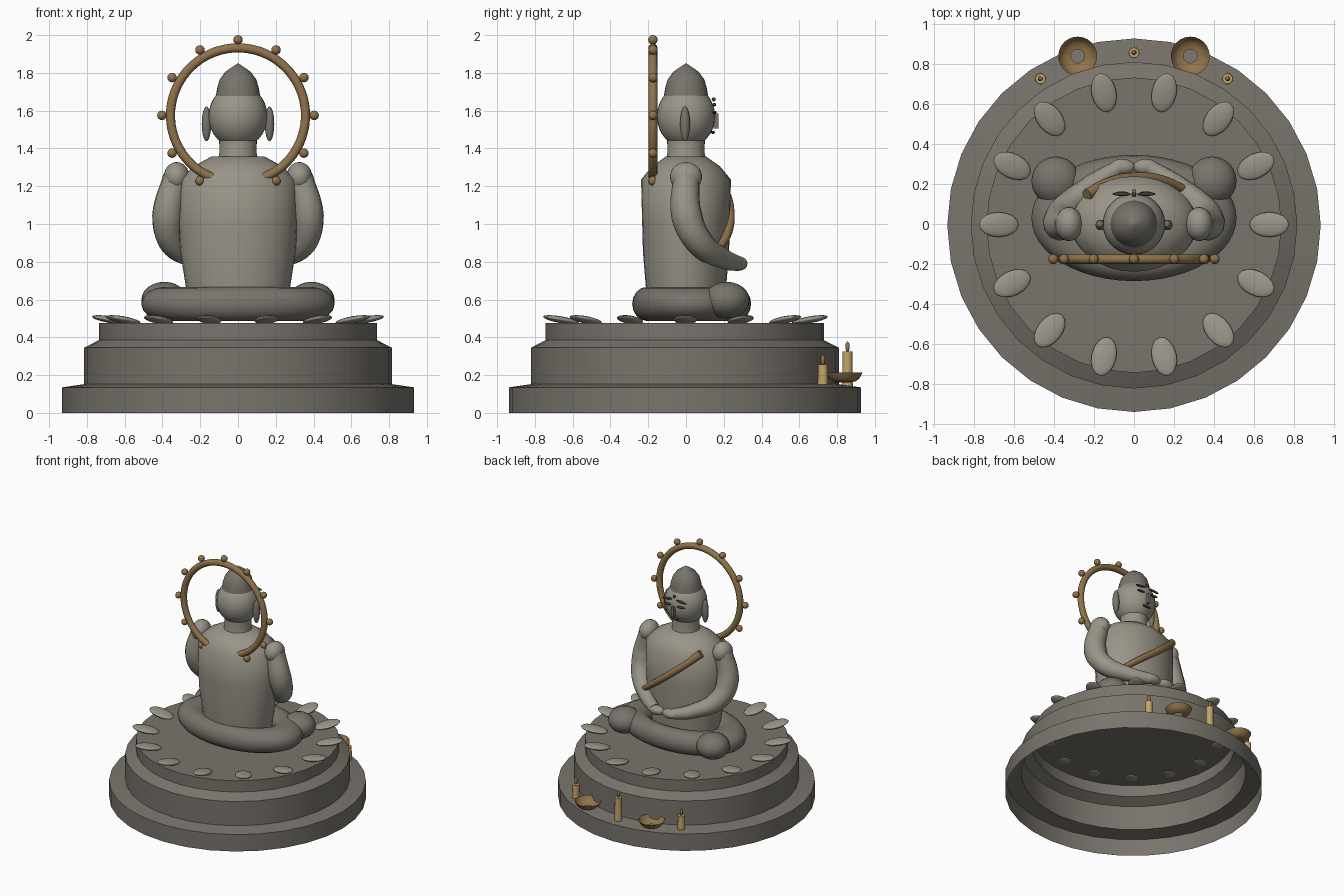
import bpy, bmesh, math
from mathutils import Vector

if "Cube" in bpy.data.objects:
    bpy.data.objects.remove(bpy.data.objects["Cube"])


def material(name, rgb):
    m = bpy.data.materials.new(name)
    m.diffuse_color = (*rgb, 1)
    m.use_nodes = True
    m.node_tree.nodes["Principled BSDF"].inputs["Base Color"].default_value = m.diffuse_color
    return m


STONE = material("stone", (0.19, 0.175, 0.15))
PALE = material("pale_stone", (0.32, 0.30, 0.25))
GOLD = material("bronze", (0.28, 0.175, 0.07))
WAX = material("wax", (0.55, 0.37, 0.14))
DARK = material("dark_detail", (0.05, 0.05, 0.05))


def finish(obj, name, mat, angle=40):
    obj.name = name
    obj.data.materials.clear()
    obj.data.materials.append(mat)
    bpy.ops.object.select_all(action='DESELECT')
    obj.select_set(True)
    bpy.context.view_layer.objects.active = obj
    bpy.ops.object.shade_smooth_by_angle(angle=math.radians(angle))
    return obj


def ball(name, loc, size, mat, rot=(0, 0, 0), seg=24):
    bpy.ops.mesh.primitive_uv_sphere_add(segments=seg, ring_count=seg // 2, radius=1, location=loc, rotation=rot)
    obj = bpy.context.object
    obj.scale = size
    return finish(obj, name, mat, 60)


def loft(name, rings, mat, centre=(0, 0, 0), sides=32, bottom=True, top=True, angle=40):
    """Stack of elliptical rings (radius_x, radius_y, z)."""
    bm = bmesh.new()
    loops = []
    for rx, ry, z in rings:
        loops.append([bm.verts.new((rx * math.cos(2 * math.pi * i / sides),
                                    ry * math.sin(2 * math.pi * i / sides), z)) for i in range(sides)])
    for a, b in zip(loops, loops[1:]):
        for i in range(sides):
            j = (i + 1) % sides
            bm.faces.new((a[i], a[j], b[j], b[i]))
    if bottom:
        bm.faces.new(loops[0][::-1])
    if top:
        bm.faces.new(loops[-1])
    mesh = bpy.data.meshes.new(name)
    bm.to_mesh(mesh)
    bm.free()
    obj = bpy.data.objects.new(name, mesh)
    bpy.context.collection.objects.link(obj)
    obj.location = centre
    return finish(obj, name, mat, angle)


def lathe(name, profile, mat, **kw):
    return loft(name, [(r, r, z) for r, z in profile], mat, **kw)


def tube(name, points, radii, mat):
    """Smooth tapered tube through the points, converted to a mesh."""
    cu = bpy.data.curves.new(name, 'CURVE')
    cu.dimensions = '3D'
    cu.bevel_depth = 1
    cu.bevel_resolution = 4
    cu.use_fill_caps = True
    cu.resolution_u = 8
    sp = cu.splines.new('BEZIER')
    sp.bezier_points.add(len(points) - 1)
    for bp, p, r in zip(sp.bezier_points, points, radii):
        bp.co = p
        bp.radius = r
        bp.handle_left_type = bp.handle_right_type = 'AUTO'
    obj = bpy.data.objects.new(name, cu)
    bpy.context.collection.objects.link(obj)
    bpy.ops.object.select_all(action='DESELECT')
    obj.select_set(True)
    bpy.context.view_layer.objects.active = obj
    bpy.ops.object.convert(target='MESH')
    return finish(bpy.context.object, name, mat, 50)


# Stepped round pedestal, open underneath
lathe("pedestal", [(0.932, 0), (0.932, 0.135), (0.815, 0.152), (0.815, 0.345), (0.737, 0.385), (0.737, 0.475)],
      STONE, centre=(0, -0.006, 0), sides=32, bottom=False)

# Ring of petals, outer ends tipped up
for i in range(14):
    a = 2 * math.pi * i / 14
    ball("petal", (0.675 * math.cos(a), 0.675 * math.sin(a) - 0.003, 0.493),
         (0.1, 0.062, 0.018), PALE, (0, math.radians(-10), a), 16)

# Folded legs and knees
bpy.ops.mesh.primitive_torus_add(major_segments=48, minor_segments=16, major_radius=0.385,
                                 minor_radius=0.127, location=(0, 0.03, 0.577))
legs = bpy.context.object
legs.scale = (1, 0.615, 0.71)
finish(legs, "folded_legs", STONE, 60)
for s in (-1, 1):
    ball("knee", (s * 0.39, 0.215, 0.597), (0.122, 0.122, 0.097), STONE)

# Torso, neck, head and hair
loft("torso", [(0.26, 0.2, 0.56), (0.275, 0.212, 0.66), (0.305, 0.228, 0.85), (0.315, 0.232, 1.0),
               (0.31, 0.238, 1.235), (0.235, 0.18, 1.305), (0.14, 0.105, 1.358)], PALE, angle=50)
lathe("neck", [(0.108, 1.33), (0.098, 1.38), (0.1, 1.45)], PALE)
ball("head", (0, 0, 1.57), (0.156, 0.154, 0.168), PALE, seg=32)
lathe("hair", [(0.118, 1.675), (0.11, 1.72), (0.097, 1.765), (0.068, 1.805), (0.03, 1.832), (0.002, 1.85)],
      STONE, angle=50)

# Ears, shoulders, arms, hands
for s in (-1, 1):
    ball("ear", (s * 0.167, -0.005, 1.53), (0.025, 0.026, 0.092), STONE)
    ball("shoulder", (s * 0.325, 0.0, 1.25), (0.068, 0.085, 0.078), PALE)
    tube("arm", [(s * 0.327, 0, 1.25), (s * 0.372, 0.005, 1.04), (s * 0.345, 0.07, 0.905),
                 (s * 0.2, 0.2, 0.815), (s * 0.08, 0.28, 0.79)],
         [0.07, 0.083, 0.074, 0.053, 0.04], PALE)
    ball("hand", (s * 0.06, 0.285, 0.79), (0.065, 0.04, 0.036), PALE)
    # Brows and eyes
    ball("brow", (s * 0.063, 0.15, 1.632), (0.046, 0.01, 0.008), DARK, (0, s * 0.12, 0), 12)
    ball("eye", (s * 0.06, 0.152, 1.59), (0.036, 0.011, 0.008), DARK, (0, 0, 0), 12)

# Face centre line
ball("forehead_dot", (0, 0.147, 1.66), (0.011, 0.011, 0.011), DARK, seg=12)
bpy.ops.mesh.primitive_cube_add(size=1, location=(0, 0.159, 1.545))
nose = bpy.context.object
nose.scale = (0.022, 0.026, 0.08)
finish(nose, "nose", STONE)
ball("mouth", (0, 0.143, 1.485), (0.036, 0.01, 0.009), DARK, seg=12)

# Sash across the chest
tube("sash", [(-0.235, 0.145, 1.265), (-0.12, 0.208, 1.16), (0, 0.232, 1.06), (0.13, 0.222, 0.96),
              (0.27, 0.165, 0.85)], [0.03, 0.027, 0.025, 0.024, 0.021], GOLD)

# Open halo ring with beads
gap = math.radians(21)
arc = []
for i in range(25):
    a = -math.pi / 2 + gap + (2 * math.pi - 2 * gap) * i / 24
    arc.append((0.357 * math.cos(a), -0.175, 1.575 + 0.357 * math.sin(a)))
tube("halo", arc, [0.024] * 25, GOLD)
for k in range(-5, 6):
    a = math.radians(30 * k)
    ball("halo_bead", (0.403 * math.sin(a), -0.175, 1.575 + 0.4 * math.cos(a)), (0.025,) * 3, GOLD, seg=16)

# Offering bowls, open sheets
for s in (-1, 1):
    lathe("bowl", [(0.034, 0.162), (0.062, 0.167), (0.082, 0.185), (0.097, 0.215)], GOLD,
          centre=(s * 0.281, 0.838, 0), sides=24, bottom=False, top=False)

# Candles with flames
for x, y, z0, z1 in ((0, 0.855, 0.14, 0.325), (-0.467, 0.725, 0.15, 0.255), (0.467, 0.725, 0.15, 0.255)):
    lathe("candle", [(0.028, z0), (0.026, z1)], WAX, centre=(x, y, 0), sides=12)
    ball("flame", (x, y, z1 + 0.026), (0.012, 0.012, 0.028), GOLD, seg=12)
